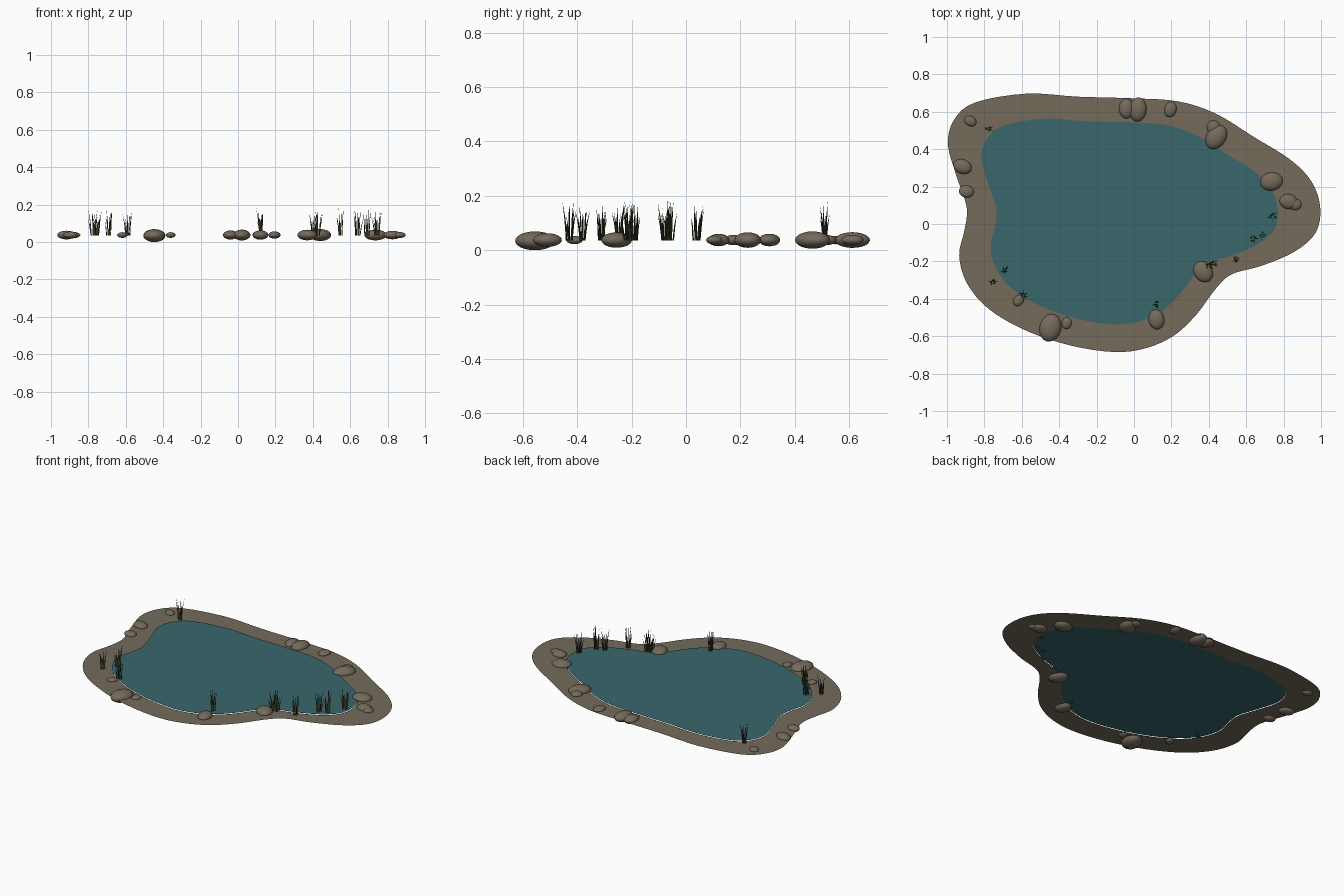
import bpy, bmesh, math, random
from mathutils import Vector, Matrix

random.seed(4)
default_cube = bpy.data.objects.get("Cube")
if default_cube:
    bpy.data.objects.remove(default_cube, do_unlink=True)

WATER_Z, BANK_Z = 0.04, 0.036
BANK_SCALE, BANK_SHIFT = 1.256, Vector((0.023, -0.008))


def make_material(name, colour):
    material = bpy.data.materials.new(name)
    material.use_nodes = True
    rgba = (*colour, 1)
    material.diffuse_color = rgba
    shader = material.node_tree.nodes["Principled BSDF"]
    shader.inputs["Base Color"].default_value = rgba
    shader.inputs["Roughness"].default_value = 0.8
    return material


water_blue = make_material("water blue", (0.04, 0.135, 0.15))
bank_brown = make_material("bank brown", (0.175, 0.145, 0.105))
stone_grey = make_material("stone grey brown", (0.175, 0.145, 0.105))
reed_green = make_material("reed dark green", (0.055, 0.06, 0.022))


def finish(bm, name, material, smooth=False):
    mesh = bpy.data.meshes.new(name)
    for face in bm.faces:
        face.smooth = smooth
    bm.to_mesh(mesh)
    bm.free()
    mesh.materials.append(material)
    obj = bpy.data.objects.new(name, mesh)
    bpy.context.collection.objects.link(obj)
    return obj


def smooth_loop(points, steps):
    """Closed Catmull-Rom curve through the points."""
    count = len(points)
    result = []
    for i in range(count):
        a, b, c, d = (Vector(points[(i + k) % count]) for k in (-1, 0, 1, 2))
        for s in range(steps):
            t = s / steps
            result.append(0.5 * (2 * b + (c - a) * t
                                 + (2 * a - 5 * b + 4 * c - d) * t ** 2
                                 + (3 * b - a - 3 * c + d) * t ** 3))
    return result


# Shoreline, clockwise from the left side
shore_points = [
    (-.815, .345), (-.79, .45), (-.70, .525), (-.48, .563), (-.265, .55),
    (-.025, .543), (.165, .53), (.325, .478), (.485, .38), (.645, .28),
    (.735, .185), (.77, .075), (.75, -.03), (.66, -.11), (.52, -.17),
    (.393, -.206), (.323, -.27), (.245, -.375), (.15, -.465), (.03, -.52),
    (-.105, -.537), (-.29, -.51), (-.48, -.447), (-.64, -.355),
    (-.735, -.243), (-.767, -.125), (-.745, -.02), (-.735, .078), (-.778, .21),
]
shore = smooth_loop(shore_points, 4)
shore.reverse()

# Water sheet
bm = bmesh.new()
bm.faces.new([bm.verts.new((p.x, p.y, WATER_Z)) for p in shore])
bmesh.ops.triangulate(bm, faces=bm.faces[:])
finish(bm, "water_surface", water_blue)

# Bank ring around the water
bm = bmesh.new()
inner = [bm.verts.new((p.x, p.y, BANK_Z)) for p in shore]
outer = []
for p in shore:
    q = (p + BANK_SHIFT) * BANK_SCALE
    outer.append(bm.verts.new((q.x, q.y, BANK_Z)))
for i in range(len(shore)):
    j = (i + 1) % len(shore)
    bm.faces.new((inner[i], outer[i], outer[j], inner[j]))
finish(bm, "bank", bank_brown)

# Flattened stones: x, y, half width, half depth, turn in degrees
stones = [
    (-.875, .55, .034, .026, -30), (-.917, .307, .051, .038, -20),
    (-.896, .174, .04, .033, -10), (-.04, .617, .04, .053, 0),
    (.021, .612, .046, .065, -5), (.195, .612, .032, .042, -15),
    (.425, .517, .036, .036, 0), (.44, .465, .052, .07, -35),
    (.735, .227, .061, .049, 10), (.826, .12, .048, .04, -10),
    (.863, .104, .033, .03, 0), (.37, -.255, .049, .06, 35),
    (.12, -.51, .042, .054, 10), (-.36, -.53, .026, .032, -10),
    (-.447, -.555, .058, .075, -15), (-.618, -.41, .026, .032, -35),
]
for number, (x, y, rx, ry, turn) in enumerate(stones, 1):
    bm = bmesh.new()
    bmesh.ops.create_uvsphere(bm, u_segments=20, v_segments=12, radius=1)
    rz = 0.26 * (rx + ry)
    bm.transform(Matrix.Translation((x, y, BANK_Z + 0.0015))
                 @ Matrix.Rotation(math.radians(turn), 4, "Z")
                 @ Matrix.Diagonal((rx, ry, max(rz, 0.012), 1)))
    if rx + ry > 0.13:
        low = min(v.co.z for v in bm.verts)
        bm.transform(Matrix.Translation((0, 0, -low)))
    finish(bm, f"stone_{number}", stone_grey, smooth=True)


def add_blade(bm, base, lean, height, radius):
    """Three-sided blade that narrows to a point and bends outward."""
    rings = []
    for t, width in ((0, 1), (0.55, 0.8)):
        centre = base + lean * t ** 1.5 + Vector((0, 0, height * t))
        rings.append([
            bm.verts.new(centre + radius * width * Vector((math.cos(a), math.sin(a), 0)))
            for a in (k * math.tau / 3 for k in range(3))])
    tip = bm.verts.new(base + lean + Vector((0, 0, height)))
    low, high = rings
    for k in range(3):
        n = (k + 1) % 3
        bm.faces.new((low[k], low[n], high[n], high[k]))
        bm.faces.new((high[k], high[n], tip))


# Reed clumps along the shore
clumps = [
    (-.775, .51), (-.755, -.312), (-.69, -.25), (-.59, -.38), (.12, -.43),
    (.405, -.22), (.425, -.21), (.545, -.19), (.64, -.08), (.69, -.06),
    (.74, .04),
]
for number, (x, y) in enumerate(clumps, 1):
    bm = bmesh.new()
    for k in range(9):
        angle = k * math.tau / 9 + random.uniform(-0.3, 0.3)
        out = Vector((math.cos(angle), math.sin(angle), 0))
        base = Vector((x, y, BANK_Z)) + out * random.uniform(0.003, 0.014)
        add_blade(bm, base, out * random.uniform(0.005, 0.02),
                  random.uniform(0.08, 0.15), 0.0032)
    finish(bm, f"reed_clump_{number}", reed_green)
